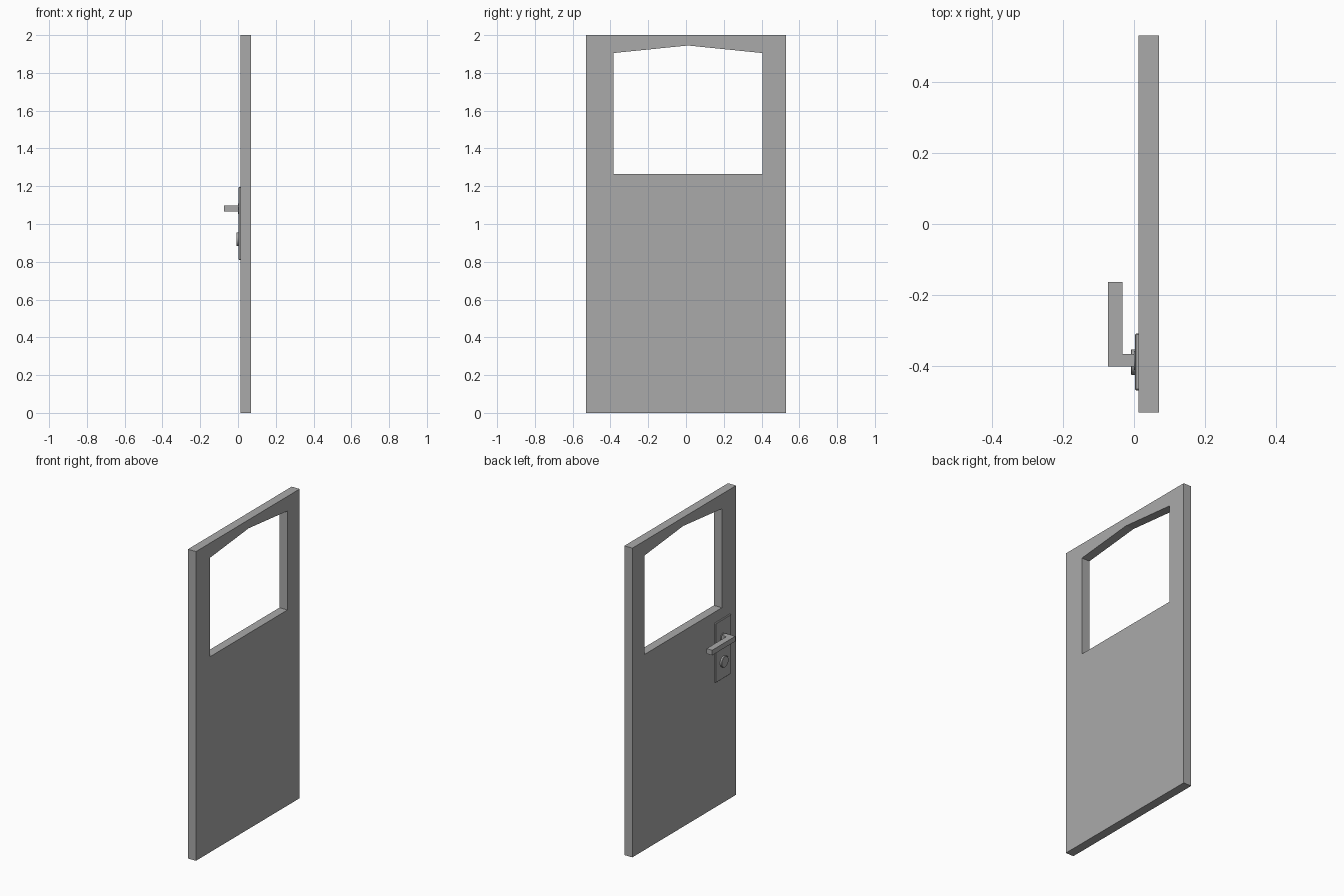
import bpy, bmesh
from math import pi
from mathutils import Matrix

cube = bpy.data.objects.get("Cube")
if cube:
    bpy.data.objects.remove(cube, do_unlink=True)

grey = bpy.data.materials.new("door grey")
grey.use_nodes = True
colour = (0.4, 0.4, 0.4, 1)
grey.diffuse_color = colour
grey.node_tree.nodes["Principled BSDF"].inputs["Base Color"].default_value = colour


def finish(name, bm):
    bmesh.ops.recalc_face_normals(bm, faces=bm.faces)
    mesh = bpy.data.meshes.new(name)
    bm.to_mesh(mesh)
    bm.free()
    obj = bpy.data.objects.new(name, mesh)
    mesh.materials.append(grey)
    bpy.context.collection.objects.link(obj)
    return obj


def prism(name, outline, axis, low, high):
    """Extrude a 2D outline along x (points are y, z) or z (points are x, y)."""
    bm = bmesh.new()
    place = lambda a, b, h: (h, a, b) if axis == "x" else (a, b, h)
    rings = [[bm.verts.new(place(a, b, h)) for a, b in outline] for h in (low, high)]
    for ring in rings:
        bm.faces.new(ring)
    for i in range(len(outline)):
        j = (i + 1) % len(outline)
        bm.faces.new((rings[0][i], rings[0][j], rings[1][j], rings[1][i]))
    return finish(name, bm)


def disc(name, y, z, radius, low, high):
    bm = bmesh.new()
    turn = Matrix.Translation(((low + high) / 2, y, z)) @ Matrix.Rotation(pi / 2, 4, "Y")
    bmesh.ops.create_cone(bm, cap_ends=True, segments=32, radius1=radius,
                          radius2=radius, depth=high - low, matrix=turn)
    obj = finish(name, bm)
    bpy.context.view_layer.objects.active = obj
    obj.select_set(True)
    bpy.ops.object.shade_smooth_by_angle()
    obj.select_set(False)
    return obj


def bevel(obj, width, segments=1):
    mod = obj.modifiers.new("soft edge", "BEVEL")
    mod.width, mod.segments = width, segments


def rectangle(a0, a1, b0, b1):
    return [(a0, b0), (a1, b0), (a1, b1), (a0, b1)]


# Door leaf with a peaked window opening
door = prism("door_leaf", rectangle(-0.53, 0.53, 0, 2), "x", 0.013, 0.07)
window = [(-0.385, 1.265), (0.405, 1.265), (0.405, 1.905), (0.01, 1.945), (-0.385, 1.905)]
cutter = prism("window_cutter", window, "x", -0.2, 0.3)
cutter.hide_render = True
cutter.hide_set(True)
cut = door.modifiers.new("window opening", "BOOLEAN")
cut.operation, cut.solver, cut.object = "DIFFERENCE", "EXACT", cutter
bpy.context.view_layer.objects.active = door
bpy.ops.object.modifier_apply(modifier=cut.name)
bpy.data.objects.remove(cutter, do_unlink=True)

# Lock plate
bevel(prism("lock_plate", rectangle(-0.467, -0.308, 0.81, 1.195), "x", 0.003, 0.015), 0.003)

# L-shaped lever handle
lever = [(0.005, -0.4), (0.005, -0.365), (-0.033, -0.365), (-0.033, -0.163),
         (-0.073, -0.163), (-0.073, -0.4)]
prism("lever_handle", lever, "z", 1.065, 1.098)

# Round collar behind the lever and lock cylinder below
disc("handle_collar", -0.383, 1.081, 0.027, 0, 0.005)
bevel(disc("lock_cylinder", -0.388, 0.92, 0.036, -0.009, 0.005), 0.002)
